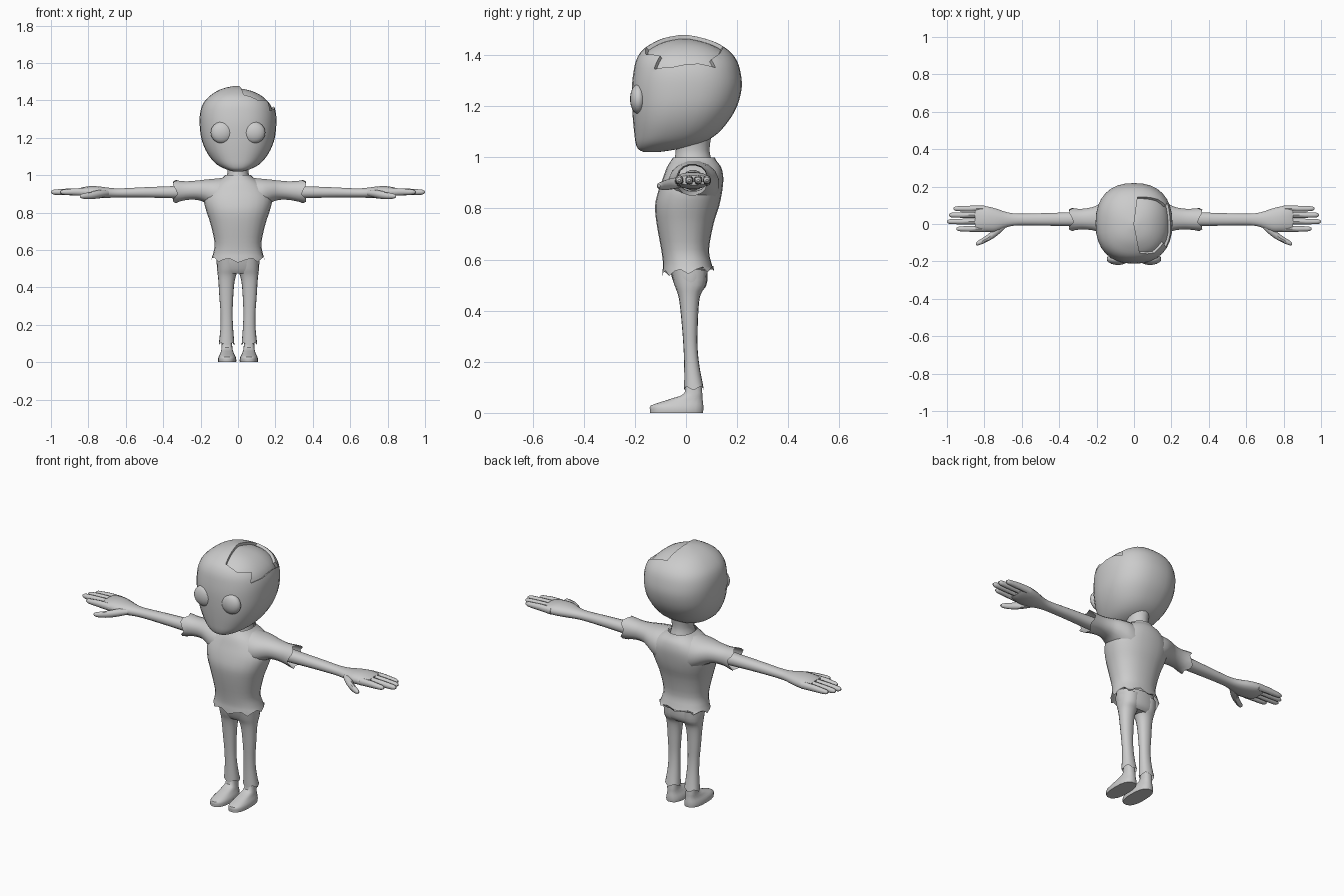
import bpy, bmesh, math
from mathutils import Vector

if "Cube" in bpy.data.objects:
    bpy.data.objects.remove(bpy.data.objects["Cube"])

clay = bpy.data.materials.new("light_grey")
clay.diffuse_color = (0.6, 0.6, 0.6, 1)
clay.use_nodes = True
clay.node_tree.nodes["Principled BSDF"].inputs["Base Color"].default_value = clay.diffuse_color


def finish(name, bm):
    bmesh.ops.recalc_face_normals(bm, faces=bm.faces)
    me = bpy.data.meshes.new(name)
    bm.to_mesh(me)
    bm.free()
    ob = bpy.data.objects.new(name, me)
    bpy.context.collection.objects.link(ob)
    me.materials.append(clay)
    smooth(ob)
    return ob


def smooth(ob, angle=40):
    bpy.ops.object.select_all(action='DESELECT')
    ob.select_set(True)
    bpy.context.view_layer.objects.active = ob
    bpy.ops.object.shade_smooth_by_angle(angle=math.radians(angle))


def spline(rings, steps):
    """Catmull-Rom interpolation through the ring rows."""
    rows = []
    last = len(rings) - 1
    for i in range(last):
        p = [rings[max(0, min(last, i + k))] for k in (-1, 0, 1, 2)]
        for j in range(steps):
            u = j / steps
            rows.append([0.5 * (2 * b + (c - a) * u + (2 * a - 5 * b + 4 * c - d) * u * u
                                + (3 * b - a - 3 * c + d) * u ** 3) for a, b, c, d in zip(*p)])
    return rows + [list(rings[-1])]


def loft(name, axis, rings, n=16, power=2.0, steps=3, caps=(True, True), side=1, jag=None):
    """Rings are (t, a_min, a_max, b_min, b_max); axis z: a=x b=y, axis x: a=y b=z."""
    bm = bmesh.new()
    rows = spline(rings, steps)
    loops = []
    for k, (t, a0, a1, b0, b1) in enumerate(rows):
        loop = []
        for i in range(n):
            w = 2 * math.pi * (i + 0.5 * (axis == 'x')) / n
            c, s = math.cos(w), math.sin(w)
            a = (a0 + a1) / 2 + (a1 - a0) / 2 * math.copysign(abs(c) ** (2 / power), c)
            b = (b0 + b1) / 2 + (b1 - b0) / 2 * math.copysign(abs(s) ** (2 / power), s)
            h = t + (jag(i, s) if jag and k == len(rows) - 1 else 0)
            co = (a, b, h) if axis == 'z' else (h, a, b)
            loop.append(bm.verts.new((co[0] * side, co[1], co[2])))
        loops.append(loop)
    for p, q in zip(loops, loops[1:]):
        for i in range(n):
            j = (i + 1) % n
            bm.faces.new((p[i], p[j], q[j], q[i]))
    if caps[0]:
        bm.faces.new(loops[0])
    if caps[1]:
        bm.faces.new(loops[-1])
    return finish(name, bm)


def sym(t, w, b0, b1):
    return (t, -w, w, b0, b1)


# Head: narrow chin, wide skull
HEAD = [sym(1.020, .025, -.165, -.11), sym(1.032, .065, -.187, -.03), sym(1.055, .11, -.197, .06),
        sym(1.09, .145, -.202, .12), sym(1.14, .176, -.207, .165), sym(1.20, .197, -.211, .2),
        sym(1.27, .205, -.212, .218), sym(1.33, .203, -.206, .214), sym(1.38, .188, -.195, .198),
        sym(1.42, .155, -.17, .165), sym(1.45, .112, -.125, .115), sym(1.468, .065, -.08, .06),
        sym(1.478, .015, -.025, .01)]
head = loft("head", 'z', HEAD, n=32, power=2.35)
core = loft("skull_core", 'z', HEAD, n=32, power=2.35)
centre = Vector((0, 0, 1.25))
for v in core.data.vertices:
    v.co = centre + (v.co - centre) * 0.935

# Sunken jagged patch on the skull, cut between the core and the surface
PATCH = [(0, 0, 1.478), (.03, -.155, 1.43), (.11, -.165, 1.41), (.155, -.10, 1.395),
         (.17, -.125, 1.345), (.2, -.05, 1.357), (.2, 0, 1.367), (.2, .05, 1.372),
         (.19, .125, 1.358), (.18, .105, 1.39), (.13, .135, 1.41), (.02, .15, 1.44)]
bm = bmesh.new()
inner, outer = [[bm.verts.new(centre + (Vector(p) - centre) * f) for p in PATCH] for f in (.6, 1.3)]
for i in range(len(PATCH)):
    j = (i + 1) % len(PATCH)
    bm.faces.new((inner[i], inner[j], outer[j], outer[i]))
for loop in (inner, outer):
    hub = bm.verts.new(sum((v.co for v in loop), Vector()) / len(loop))
    if loop is outer:
        hub.co = centre + (hub.co - centre) * 1.4
    for i in range(len(loop)):
        bm.faces.new((loop[i], loop[(i + 1) % len(loop)], hub))
cutter = finish("patch_cutter", bm)


def cut(target, tool):
    mod = target.modifiers.new("cut", 'BOOLEAN')
    mod.operation, mod.solver, mod.object = 'DIFFERENCE', 'EXACT', tool
    bpy.context.view_layer.objects.active = target
    bpy.ops.object.modifier_apply(modifier=mod.name)


cut(cutter, core)
cut(head, cutter)
for ob in (core, cutter):
    bpy.data.objects.remove(ob)
smooth(head)

# Neck
loft("neck", 'z', [sym(.95, .075, -.05, .11), sym(.99, .062, -.045, .1), sym(1.03, .055, -.04, .092),
                   sym(1.09, .065, -.045, .1)])

# Shirt body with open neck and ragged hem
loft("shirt_body", 'z', [sym(1.0, .068, -.05, .112), sym(.985, .085, -.06, .12), sym(.96, .125, -.075, .138),
                         sym(.92, .165, -.09, .146), sym(.87, .183, -.108, .142), sym(.81, .17, -.121, .13),
                         sym(.74, .147, -.115, .108), sym(.64, .125, -.097, .09), sym(.585, .132, -.09, .1),
                         sym(.555, .142, -.092, .11)],
     n=24, power=2.3, caps=(False, False), jag=lambda i, s: .011 * s + (-.012, .004, .01)[i % 3])

# Hips under the shirt
loft("hips", 'z', [sym(.66, .1, -.07, .075), sym(.56, .114, -.062, .085), sym(.5, .111, -.045, .08),
                   sym(.475, .1, -.03, .06)], n=20, power=2.4)

for side, label in ((-1, "right"), (1, "left")):
    # Eye
    bm = bmesh.new()
    bmesh.ops.create_uvsphere(bm, u_segments=20, v_segments=12, radius=1)
    for v in bm.verts:
        v.co = Vector((side * .086 + v.co.x * .06, -.187 + v.co.y * .032, 1.228 + v.co.z * .058))
    finish(label + "_eye", bm)

    # Sleeve with ragged cuff
    end = .355 if side > 0 else .338
    loft(label + "_sleeve", 'x', [(.07, -.07, .13, .78, .988), (.13, -.068, .128, .82, .982),
                                  (.18, -.05, .11, .853, .977), (.22, -.035, .092, .867, .972),
                                  (.28, -.03, .082, .866, .968), (end, -.038, .086, .85, .974)],
         power=2.2, caps=(True, False), side=side, jag=lambda i, s: (-.015, .006, .01, -.004)[i % 4])

    # Arm and palm
    loft(label + "_arm", 'x', [(.2, -.015, .07, .87, .95), (.35, -.012, .063, .876, .942),
                               (.5, -.009, .058, .88, .936), (.62, -.008, .056, .881, .93),
                               (.68, -.018, .064, .879, .932), (.74, -.042, .084, .876, .94),
                               (.79, -.043, .096, .877, .942), (.83, -.041, .099, .884, .936),
                               (.85, -.036, .094, .892, .93)], side=side, power=2.2)

    # Thumb
    loft(label + "_thumb", 'x', [(.69, -.025, .02, .89, .92), (.73, -.062, .0, .879, .922),
                                 (.77, -.088, -.045, .873, .915), (.81, -.107, -.074, .872, .906),
                                 (.835, -.115, -.09, .876, .9), (.846, -.112, -.1, .883, .893)],
         n=10, side=side)

    # Four fingers
    for k, (y, tip) in enumerate(((-.026, .95), (.013, 1.0), (.048, .99), (.082, .965))):
        r = .0165
        loft(f"{label}_finger_{k + 1}", 'x',
             [(.8, y - r, y + r, .888, .93), (.87, y - r, y + r, .892, .93),
              (tip - .04, y - r * .9, y + r * .9, .894, .925),
              (tip - .012, y - r * .75, y + r * .75, .897, .922),
              (tip, y - r * .3, y + r * .3, .905, .914)], n=10, steps=2, side=side)

    # Trouser leg with ragged cuff
    loft(label + "_trouser_leg", 'z', [(.56, -.005, .114, -.06, .084), (.5, -.002, .112, -.045, .078),
                                       (.465, .01, .108, -.032, .058), (.42, .02, .104, -.024, .05),
                                       (.34, .026, .099, -.016, .046), (.26, .029, .093, -.01, .045),
                                       (.18, .026, .094, -.007, .053), (.095, .019, .103, -.007, .07)],
         power=2.2, caps=(True, False), side=side, jag=lambda i, s: (-.006, .004, .009, 0)[i % 4])

    # Shoe
    loft(label + "_shoe", 'z', [(0, .01, .106, -.142, .068), (.012, .009, .107, -.142, .069),
                                (.028, .012, .104, -.14, .069), (.044, .02, .096, -.095, .067),
                                (.06, .026, .091, -.045, .065), (.078, .03, .088, -.006, .064),
                                (.14, .035, .085, -.001, .058)],
         n=18, power=2.5, side=side, steps=2)
